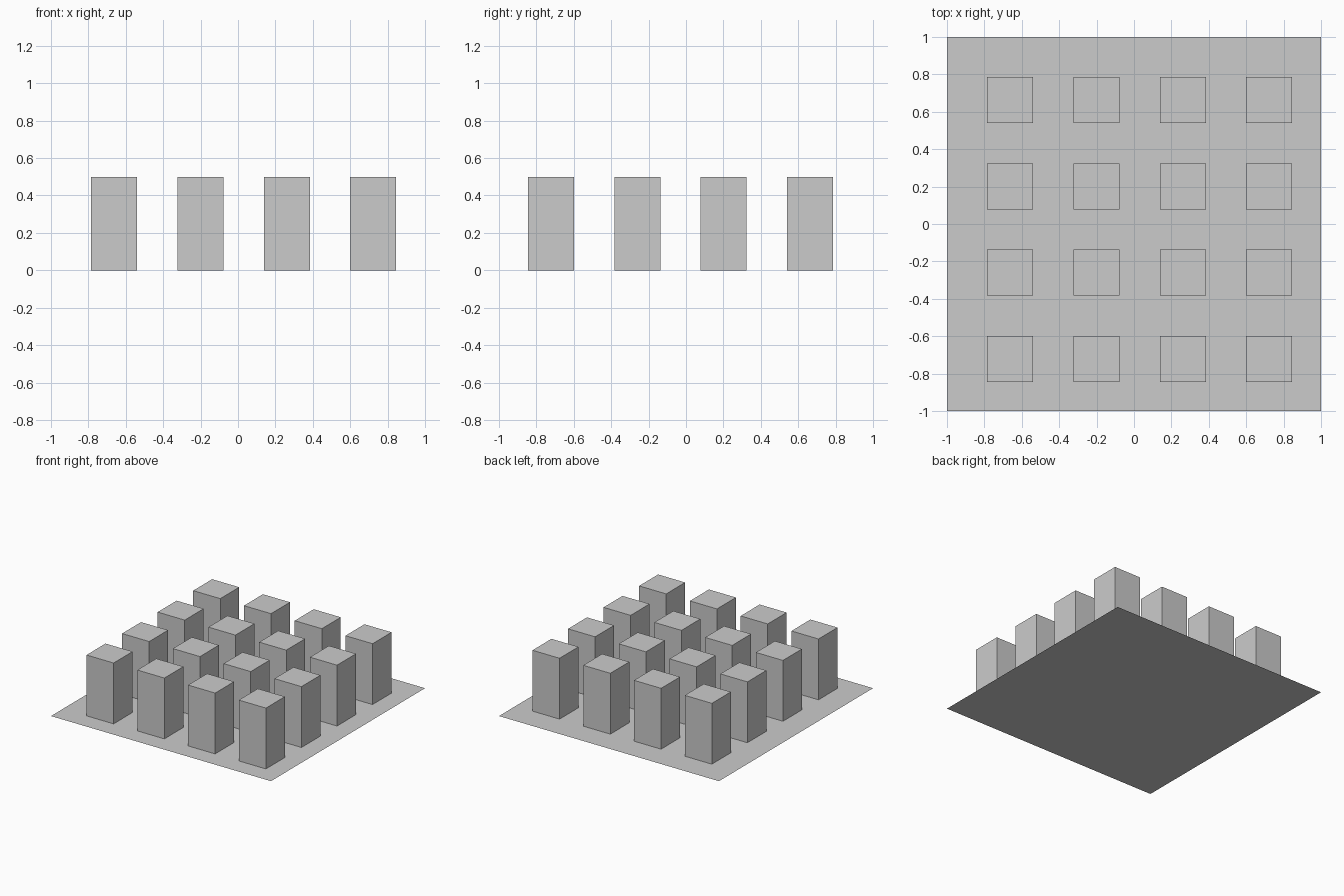
import bpy

if "Cube" in bpy.data.objects:
    bpy.data.objects.remove(bpy.data.objects["Cube"])

PITCH = 0.4615
SIZE = 0.246
HEIGHT = 0.5

# Flat ground sheet
bpy.ops.mesh.primitive_plane_add(size=2, location=(0, 0, 0))
bpy.context.object.name = "base_sheet"

# First block at the front left corner, centred on its own footprint
bpy.ops.mesh.primitive_cube_add(size=1, location=(-0.662, -0.722, HEIGHT / 2))
blocks = bpy.context.object
blocks.name = "block_grid"
blocks.scale = (SIZE, SIZE, HEIGHT)
bpy.ops.object.transform_apply(location=False, rotation=False, scale=True)

# Repeat it into a 4 x 4 grid
for axis, offset in (("columns", (PITCH, 0, 0)), ("rows", (0, PITCH, 0))):
    array = blocks.modifiers.new(axis, "ARRAY")
    array.count = 4
    array.use_relative_offset = False
    array.use_constant_offset = True
    array.constant_offset_displace = offset
